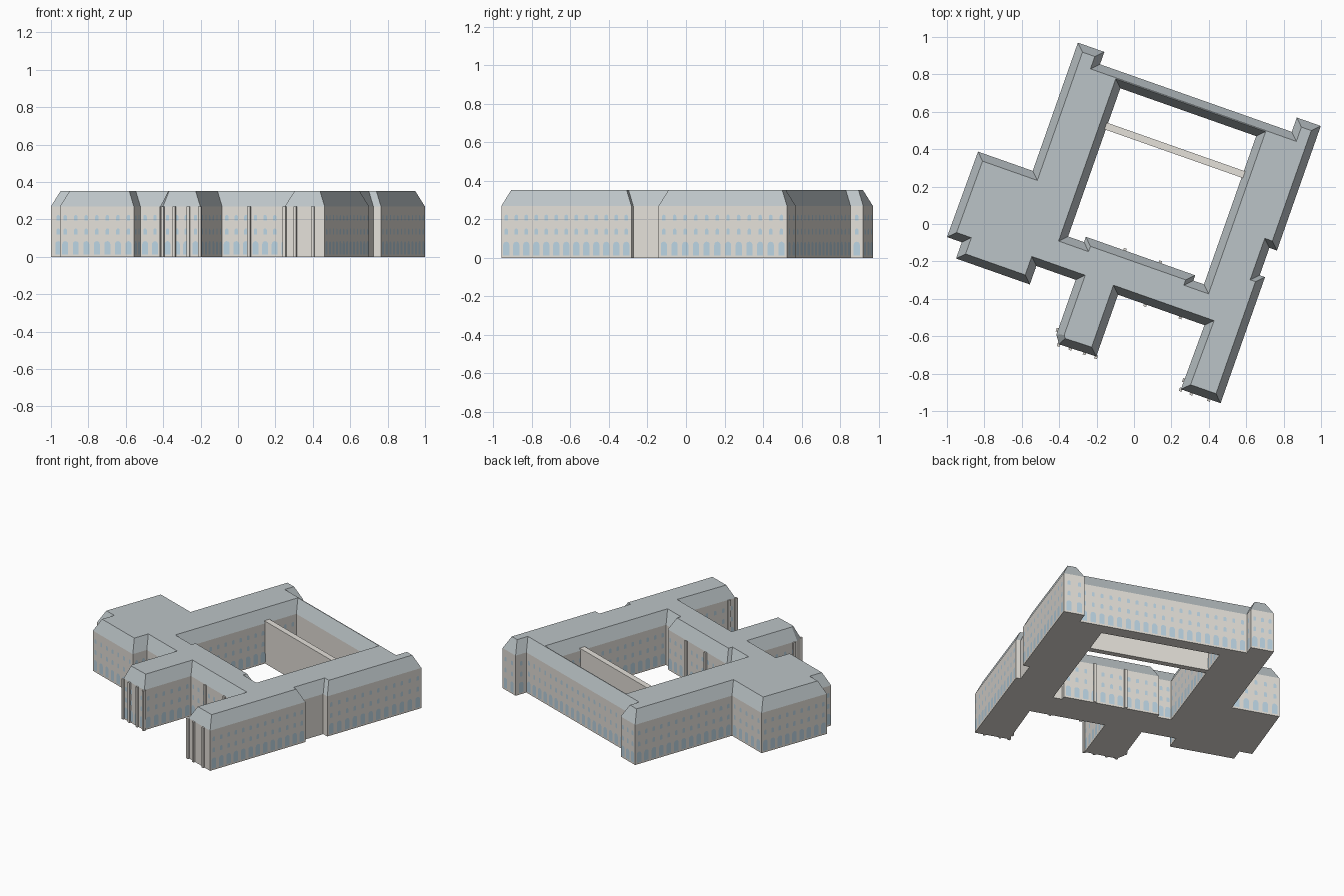
import bpy, bmesh, math
from mathutils import Vector, Matrix
from mathutils.geometry import tessellate_polygon

if "Cube" in bpy.data.objects:
    bpy.data.objects.remove(bpy.data.objects["Cube"])

TURN = Matrix.Rotation(math.radians(-19.4), 4, 'Z')
EAVE, TOP, INSET = 0.27, 0.352, 0.04

# Footprint in the building's own axes (outer loop counter-clockwise, courtyard clockwise)
OUTER = [(-.605, .815), (-.605, .088), (-.915, .088), (-.92, -.398), (-.836, -.398),
         (-.836, -.49), (-.418, -.49), (-.418, -.385), (-.195, -.385), (-.195, -.695),
         (-.165, -.74), (.045, -.735), (.045, -.385), (.535, -.385), (.53, -.75),
         (.755, -.75), (.755, -.035), (.725, -.035), (.725, .12), (.768, .12),
         (.768, .826), (.632, .826), (.632, .745), (-.455, .745), (-.455, .815)]
COURT = [(-.31, .66), (.46, .66), (.46, -.18), (.40, -.18), (.40, -.15),
         (-.22, -.15), (-.22, -.18), (-.31, -.18)]
LOOPS = [[Vector(p) for p in loop] for loop in (OUTER, COURT)]


def material(name, rgb):
    m = bpy.data.materials.new(name)
    m.diffuse_color = (*rgb, 1)
    m.use_nodes = True
    m.node_tree.nodes["Principled BSDF"].inputs["Base Color"].default_value = m.diffuse_color
    return m


STONE = material("stone", (.78, .75, .70))
SLATE = material("slate", (.50, .55, .57))
GLASS = material("glass", (.50, .66, .77))


def finish(bm, name, mat):
    bm.transform(TURN)
    me = bpy.data.meshes.new(name)
    bm.to_mesh(me)
    bm.free()
    me.materials.append(mat)
    ob = bpy.data.objects.new(name, me)
    bpy.context.collection.objects.link(ob)
    return ob


def inset(loop, d):
    """Move every edge of a loop d towards the building's inside, with mitred corners."""
    out = []
    for i, p in enumerate(loop):
        e1 = (p - loop[i - 1]).normalized()
        e2 = (loop[(i + 1) % len(loop)] - p).normalized()
        n1, n2 = Vector((-e1.y, e1.x)), Vector((-e2.y, e2.x))
        out.append(p + (n1 + n2) * d / (1 + n1.dot(n2)))
    return out


def band(bm, lows, z0, highs, z1):
    """Quads joining each lower loop to its upper loop; returns both rows of vertices."""
    rows = []
    for low, high in zip(lows, highs):
        a = [bm.verts.new((*p, z0)) for p in low]
        b = [bm.verts.new((*p, z1)) for p in high]
        for i in range(len(a)):
            j = (i + 1) % len(a)
            bm.faces.new((a[i], a[j], b[j], b[i]))
        rows.append((a, b))
    return rows


def cap(bm, loops, up):
    """Fill the area between the outer loop and the courtyard loop."""
    verts = [v for loop in loops for v in loop]
    for tri in tessellate_polygon([[v.co.copy() for v in loop] for loop in loops]):
        f = bm.faces.new([verts[i] for i in tri])
        f.normal_update()
        if (f.normal.z > 0) != up:
            f.normal_flip()


def box(bm, x0, x1, y0, y1, z0, z1):
    m = Matrix.Translation(((x0 + x1) / 2, (y0 + y1) / 2, (z0 + z1) / 2))
    bmesh.ops.create_cube(bm, size=1, matrix=m @ Matrix.Diagonal((x1 - x0, y1 - y0, z1 - z0, 1)))


# Walls and floor
bm = bmesh.new()
rows = band(bm, LOOPS, 0, LOOPS, EAVE)
cap(bm, [r[0] for r in rows], False)
finish(bm, "walls", STONE)

# Mansard roof: sloped sides and flat top
bm = bmesh.new()
rows = band(bm, LOOPS, EAVE, [inset(l, INSET) for l in LOOPS], TOP)
cap(bm, [r[1] for r in rows], True)
finish(bm, "roof", SLATE)

# Arched windows in three rows: (sill height, width, total height)
ROWS = [(.012, .034, .072), (.120, .019, .032), (.194, .019, .030)]
PLAIN = [(0, 14), (0, 17), (1, 0)]          # walls without windows
bm = bmesh.new()
for k, loop in enumerate(LOOPS):
    for i, p in enumerate(loop):
        q = loop[(i + 1) % len(loop)]
        length = (q - p).length
        if (k, i) in PLAIN or length < .065:
            continue
        along = (q - p) / length
        out = Vector((along.y, -along.x)) * .002
        count = max(1, round(length / .057))
        for c in range(count):
            mid = p + along * length * (c + .5) / count + out
            for sill, w, h in ROWS:
                r = w / 2
                shape = [(-r, sill), (r, sill)]
                shape += [(r * math.cos(t * math.pi / 6), sill + h - r + r * math.sin(t * math.pi / 6))
                          for t in range(7)]
                bm.faces.new([bm.verts.new((*(mid + along * s), z)) for s, z in shape])
finish(bm, "windows", GLASS)

# Thin wall crossing the courtyard
bm = bmesh.new()
box(bm, -.34, .49, .425, .463, 0, .285)
finish(bm, "court_wall", STONE)

# Slim piers at the wing ends and along the facades
bm = bmesh.new()
PIERS = [(-.165, -.742), (-.10, -.74), (-.02, -.738), (.045, -.738), (-.197, -.67),
         (.53, -.752), (.59, -.752), (.69, -.752), (.53, -.70),
         (.20, -.387), (.40, -.387), (0, -.148), (.20, -.148)]
for x, y in PIERS:
    box(bm, x - .008, x + .008, y - .010, y + .010, 0, EAVE)
finish(bm, "piers", STONE)
